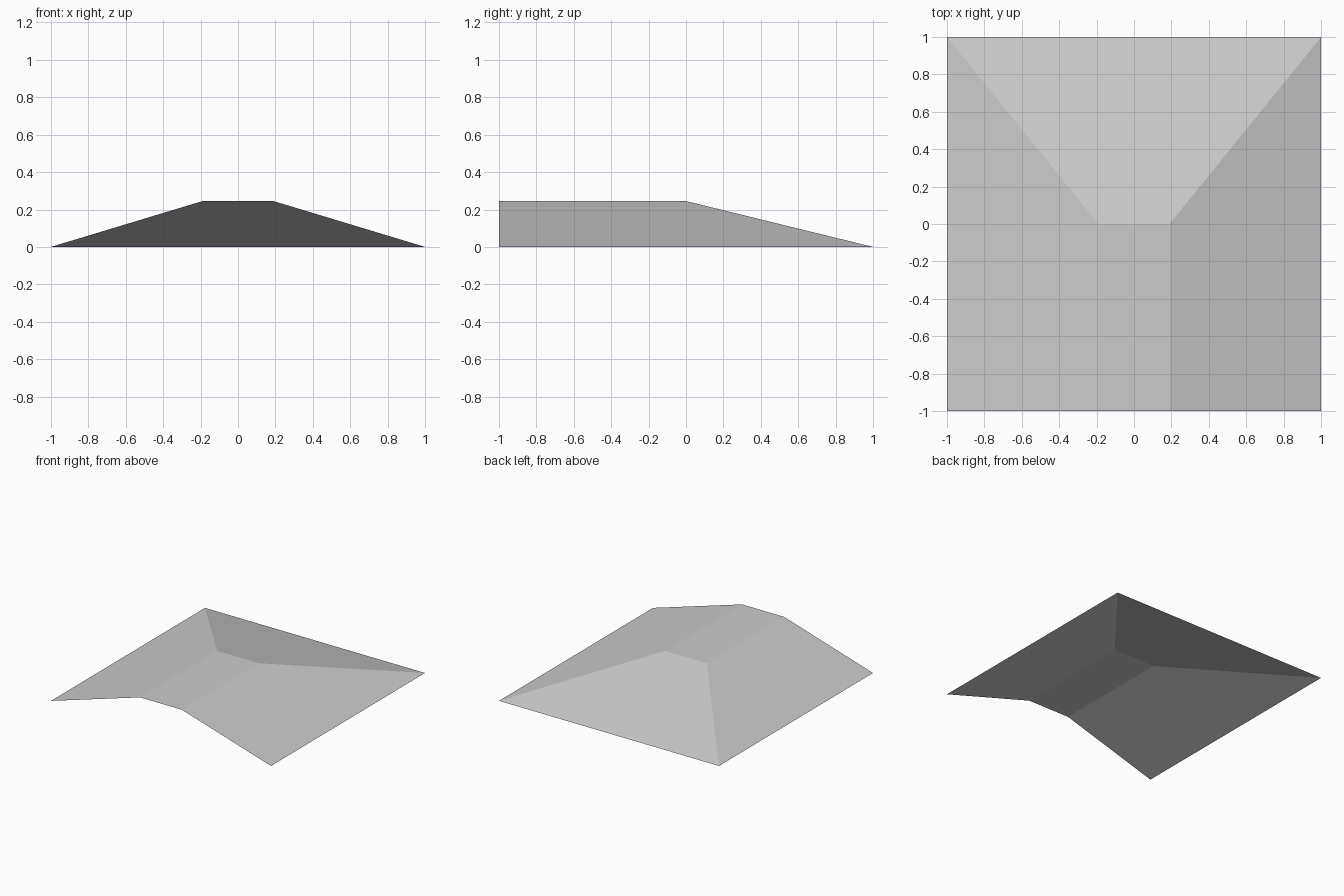
import bpy
import bmesh

cube = bpy.data.objects.get("Cube")
if cube:
    bpy.data.objects.remove(cube, do_unlink=True)

# One plain grey material
grey = bpy.data.materials.new("light_grey")
grey.use_nodes = True
colour = (0.6, 0.6, 0.6, 1.0)
grey.diffuse_color = colour
grey.node_tree.nodes["Principled BSDF"].inputs["Base Color"].default_value = colour

HALF = 1.0      # half the footprint
RIDGE = 0.19    # half the width of the flat ridge
HEIGHT = 0.245

# Open ridge sheet: two side slopes, a flat top and a slope down to the back
bm = bmesh.new()
front = [bm.verts.new((x, -HALF, z)) for x, z in
         ((-HALF, 0), (-RIDGE, HEIGHT), (RIDGE, HEIGHT), (HALF, 0))]
back = [bm.verts.new((x, y, z)) for x, y, z in
        ((-HALF, HALF, 0), (-RIDGE, 0, HEIGHT), (RIDGE, 0, HEIGHT), (HALF, HALF, 0))]
for i in range(3):
    bm.faces.new((front[i], front[i + 1], back[i + 1], back[i]))
bm.faces.new(back)
for face in bm.faces:
    face.normal_update()
    if face.normal.z < 0:
        face.normal_flip()

mesh = bpy.data.meshes.new("ridge_end_slope")
bm.to_mesh(mesh)
bm.free()
mesh.materials.append(grey)
ridge = bpy.data.objects.new("ridge_end_slope", mesh)
bpy.context.collection.objects.link(ridge)
